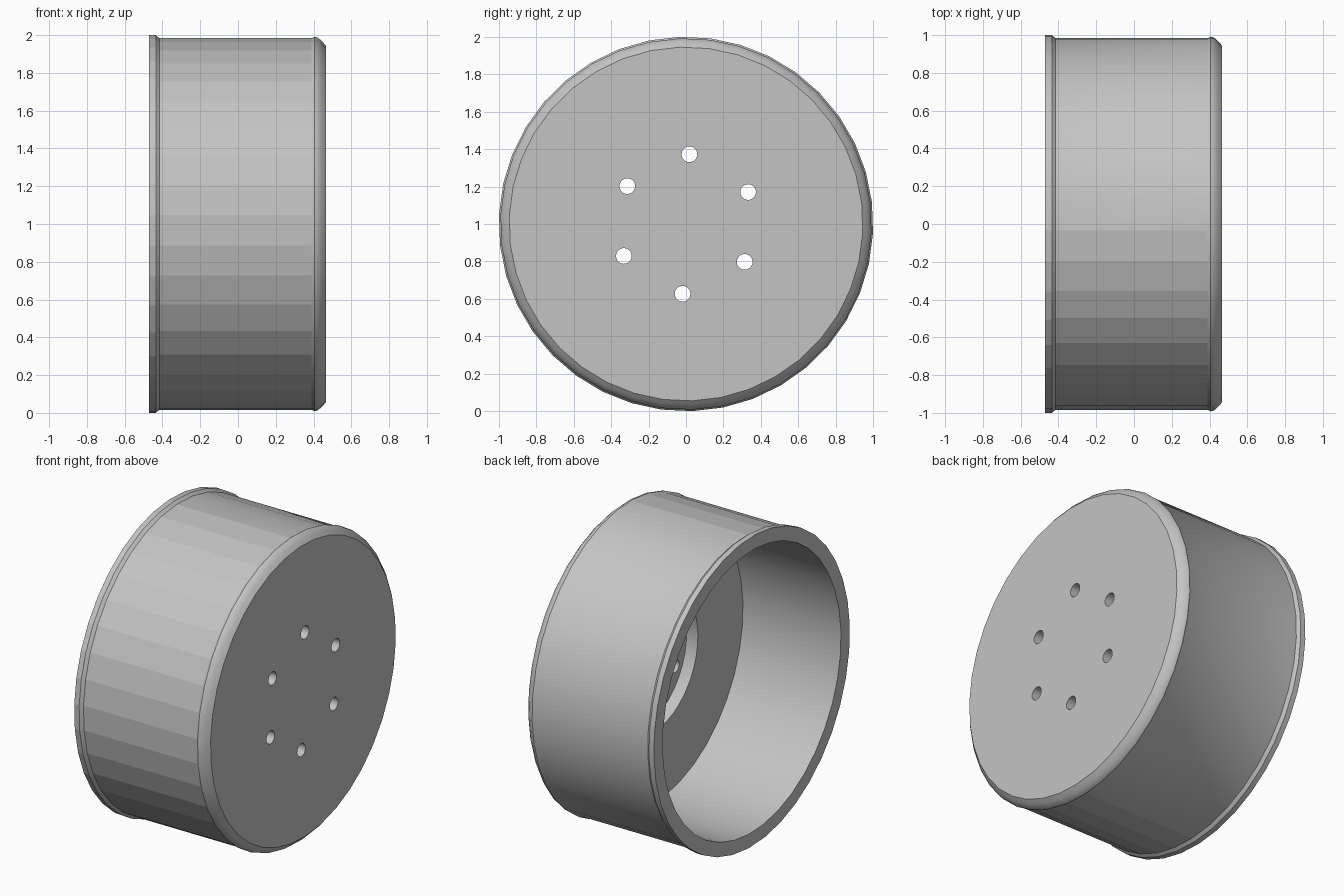
import bpy
import bmesh
from math import sin, cos, tau, radians

old = bpy.data.objects.get("Cube")
if old:
    bpy.data.objects.remove(old, do_unlink=True)

SIDES = 38
TURN = radians(2.8)          # the whole drum is turned slightly about its axle

grey = bpy.data.materials.new("plain_grey")
grey.use_nodes = True
colour = (0.55, 0.55, 0.55, 1)
grey.diffuse_color = colour
grey.node_tree.nodes["Principled BSDF"].inputs["Base Color"].default_value = colour


def lathe(name, profile, sides, start, centre=(0, 0)):
    """Turn (x, radius) points about an x-wise axis; cap both ends."""
    bm = bmesh.new()
    rings = []
    for x, r in profile:
        angles = [start + tau * i / sides for i in range(sides)]
        rings.append([bm.verts.new((x, centre[0] + r * sin(a), centre[1] + r * cos(a)))
                      for a in angles])
    for a, b in zip(rings, rings[1:]):
        for i in range(sides):
            j = (i + 1) % sides
            bm.faces.new((a[i], a[j], b[j], b[i]))
    bm.faces.new(rings[0])
    bm.faces.new(rings[-1])
    bmesh.ops.recalc_face_normals(bm, faces=bm.faces)
    mesh = bpy.data.meshes.new(name)
    bm.to_mesh(mesh)
    bm.free()
    obj = bpy.data.objects.new(name, mesh)
    bpy.context.collection.objects.link(obj)
    mesh.materials.append(grey)
    return obj


# Drum: stepped hub recess, deep well, rear flange, outer wall, rounded front lip
profile = [
    (0.31, 0.45), (0.23, 0.45),                       # hub recess
    (0.23, 0.91), (-0.47, 0.91),                      # well
    (-0.47, 1.0), (-0.435, 1.0), (-0.415, 0.984),     # flange
    (0.39, 0.984), (0.405, 0.992), (0.422, 0.988),    # wall and lip
    (0.445, 0.968), (0.465, 0.945),
]
drum = lathe("wheel_drum", profile, SIDES, TURN + tau / SIDES / 2, (0, 1))

# Six bolt holes through the hub plate
for i in range(6):
    a = TURN + tau * i / 6
    hole = lathe("bolt_hole_cutter", [(0.2, 0.042), (0.6, 0.042)], 20, 0,
                 (0.373 * sin(a), 1 + 0.373 * cos(a)))
    hole.hide_render = True
    mod = drum.modifiers.new("bolt_hole", 'BOOLEAN')
    mod.operation = 'DIFFERENCE'
    mod.solver = 'EXACT'
    mod.object = hole
    bpy.context.view_layer.objects.active = drum
    bpy.ops.object.modifier_apply(modifier=mod.name)
    bpy.data.objects.remove(hole, do_unlink=True)

# Smooth shading, with plain facets on the front half of the outer wall
bpy.ops.object.select_all(action='DESELECT')
drum.select_set(True)
bpy.context.view_layer.objects.active = drum
bpy.ops.object.shade_smooth_by_angle(angle=radians(30))
for face in drum.data.polygons:
    c, n = face.center, face.normal
    outward = c.y * n.y + (c.z - 1) * n.z > 0.9
    if outward and abs(n.x) < 0.1 and n.y < 0:
        face.use_smooth = False
